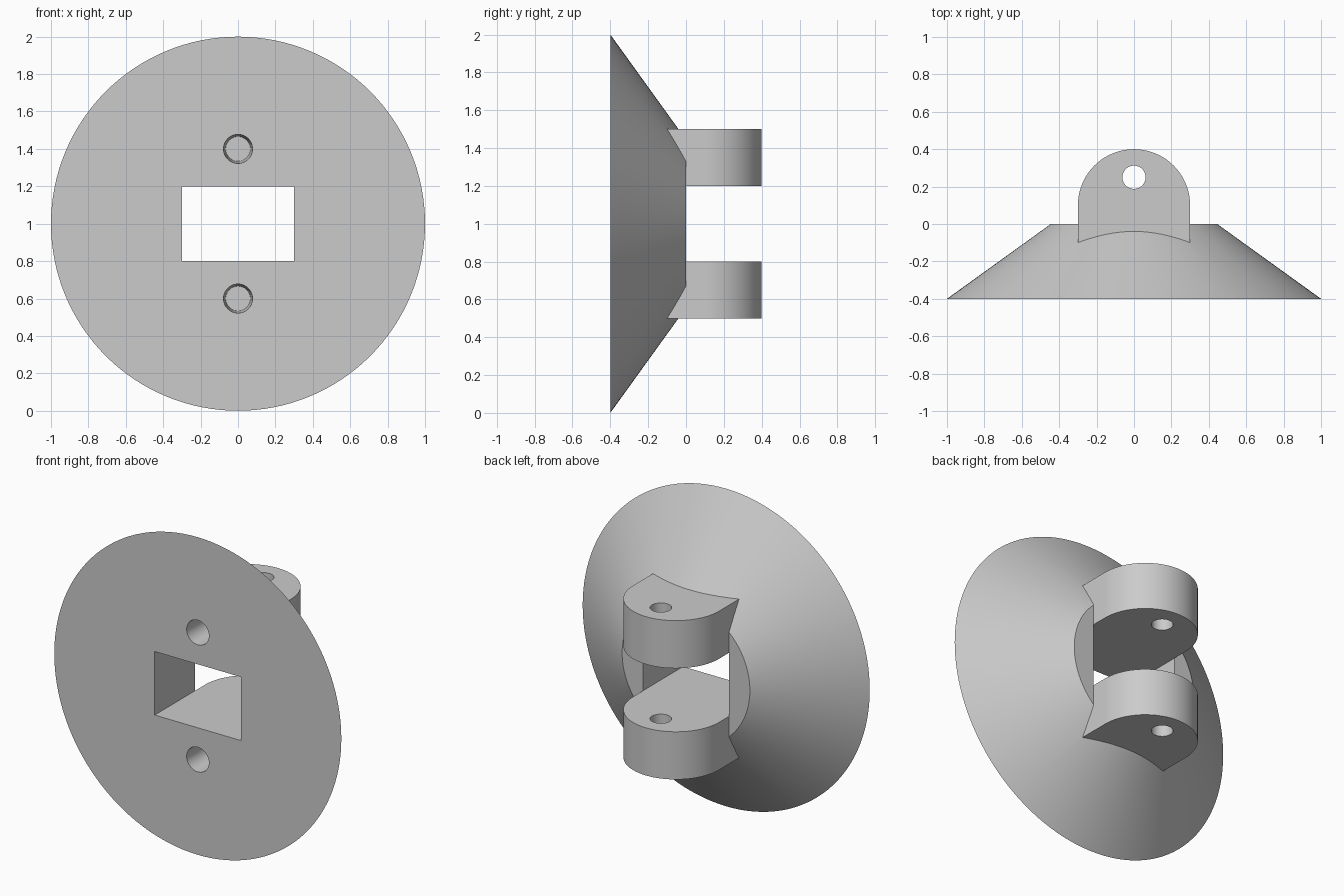
import bpy
from math import pi, cos, sin

if "Cube" in bpy.data.objects:
    bpy.data.objects.remove(bpy.data.objects["Cube"], do_unlink=True)

grey = bpy.data.materials.new("light_grey")
grey.use_nodes = True
colour = (0.6, 0.6, 0.6, 1)
grey.diffuse_color = colour
grey.node_tree.nodes["Principled BSDF"].inputs["Base Color"].default_value = colour


def cone(name, r1, r2, depth, location, rotation=(0, 0, 0), sides=48):
    bpy.ops.mesh.primitive_cone_add(vertices=sides, radius1=r1, radius2=r2, depth=depth,
                                    location=location, rotation=rotation)
    obj = bpy.context.object
    obj.name = name
    obj.data.materials.append(grey)
    return obj


def box(name, size, location):
    bpy.ops.mesh.primitive_cube_add(size=1, location=location)
    obj = bpy.context.object
    obj.name = name
    obj.scale = size
    obj.data.materials.append(grey)
    return obj


def prism(name, outline, z0, z1):
    n = len(outline)
    verts = [(x, y, z) for z in (z0, z1) for x, y in outline]
    faces = [list(range(n))[::-1], list(range(n, 2 * n))]
    faces += [(i, (i + 1) % n, (i + 1) % n + n, i + n) for i in range(n)]
    mesh = bpy.data.meshes.new(name)
    mesh.from_pydata(verts, [], faces)
    mesh.materials.append(grey)
    obj = bpy.data.objects.new(name, mesh)
    bpy.context.collection.objects.link(obj)
    return obj


def combine(target, tool, operation):
    bpy.context.view_layer.objects.active = target
    mod = target.modifiers.new(operation.lower(), 'BOOLEAN')
    mod.operation = operation
    mod.solver = 'EXACT'
    mod.object = tool
    bpy.ops.object.modifier_apply(modifier=mod.name)
    bpy.data.objects.remove(tool, do_unlink=True)


# Conical mounting plate, wide side to the front
bracket = cone("clevis_mount", 1, 0.445, 0.4, (0, -0.2, 1), (-pi / 2, 0, 0), 128)

# Round-ended lug block, later split into two ears by the slot
arc = [(0.3 * cos(pi * i / 40), 0.1 + 0.3 * sin(pi * i / 40)) for i in range(41)]
lug = prism("lug", [(-0.3, -0.2), (0.3, -0.2)] + arc, 0.5, 1.5)
combine(bracket, lug, 'UNION')

# Rectangular slot through plate and lug
combine(bracket, box("slot", (0.6, 2, 0.4), (0, 0, 1)), 'DIFFERENCE')

# Vertical pin hole through both ears
combine(bracket, cone("pin_hole", 0.062, 0.062, 2, (0, 0.25, 1)), 'DIFFERENCE')

# Tapered blind screw holes in the front
for z in (0.6, 1.4):
    hole = cone("screw_hole", 0.078, 0.066, 0.32, (0, -0.25, z), (-pi / 2, 0, 0))
    combine(bracket, hole, 'DIFFERENCE')

# Smooth curved walls with crisp edges
bpy.ops.object.select_all(action='DESELECT')
bracket.select_set(True)
bpy.context.view_layer.objects.active = bracket
bpy.ops.object.shade_smooth_by_angle(angle=pi / 7)
